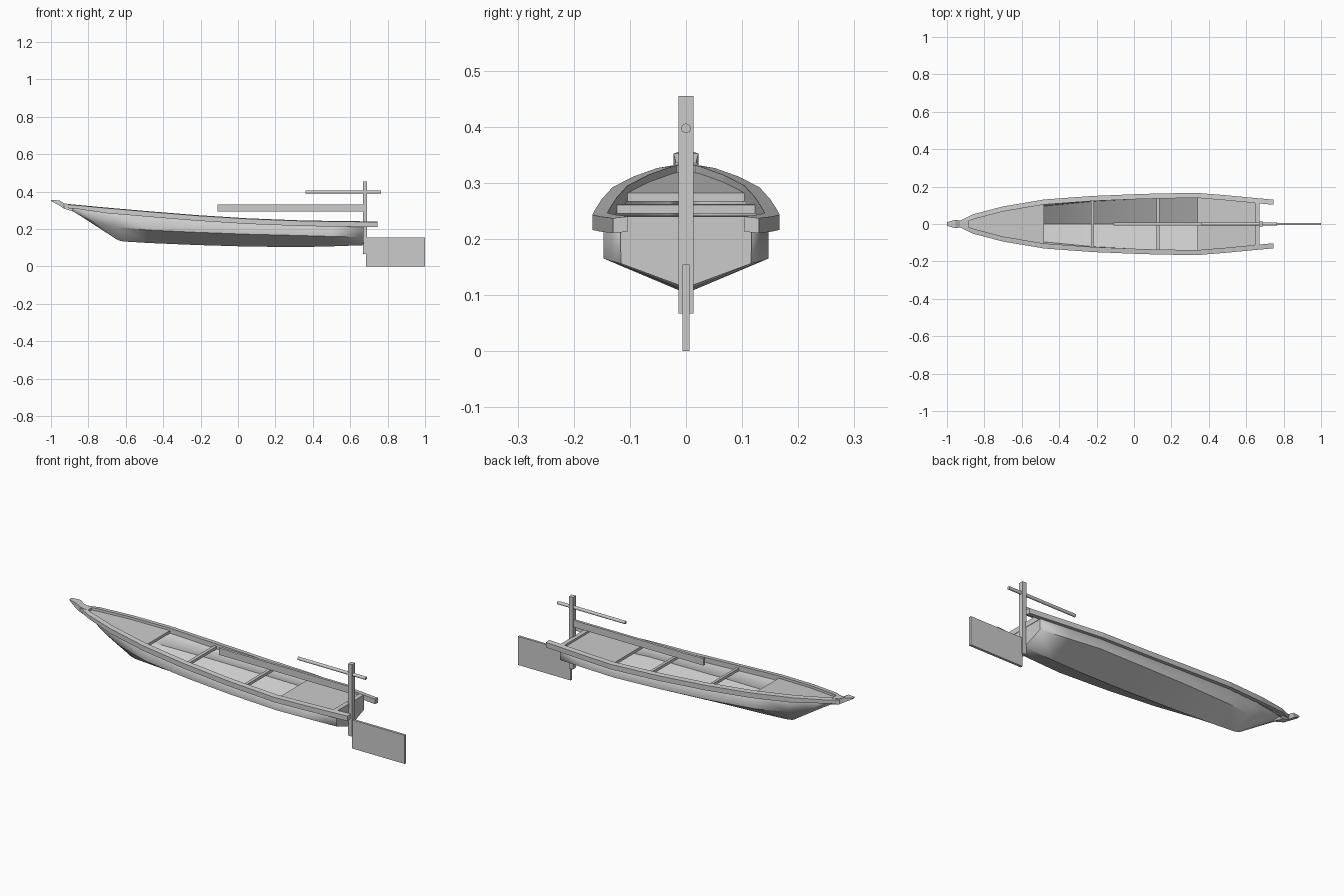
import bpy, bmesh, math

if "Cube" in bpy.data.objects:
    bpy.data.objects.remove(bpy.data.objects["Cube"])

grey = bpy.data.materials.new("plain grey")
grey.use_nodes = True
colour = (0.6, 0.6, 0.6, 1)
grey.diffuse_color = colour
grey.node_tree.nodes["Principled BSDF"].inputs["Base Color"].default_value = colour

# Outer gunwale line from bow to stern: x, half width, top height
SHEER = [(-0.93, 0.018, 0.335), (-0.86, 0.052, 0.329), (-0.70, 0.094, 0.314),
         (-0.48, 0.131, 0.295), (-0.22, 0.150, 0.274), (0.05, 0.161, 0.257),
         (0.33, 0.167, 0.246), (0.50, 0.153, 0.243), (0.67, 0.137, 0.241),
         (0.745, 0.130, 0.240)]


def sheer(x):
    """Half width and height of the gunwale at x."""
    for a, b in zip(SHEER, SHEER[1:]):
        if x <= b[0]:
            t = (x - a[0]) / (b[0] - a[0])
            return [a[i] + (b[i] - a[i]) * t for i in (1, 2)]
    return SHEER[-1][1:]


def finish(name, bm, smooth=None):
    bmesh.ops.remove_doubles(bm, verts=bm.verts, dist=1e-5)
    bmesh.ops.recalc_face_normals(bm, faces=bm.faces)
    mesh = bpy.data.meshes.new(name)
    bm.to_mesh(mesh)
    bm.free()
    obj = bpy.data.objects.new(name, mesh)
    bpy.context.collection.objects.link(obj)
    mesh.materials.append(grey)
    if smooth:
        bpy.ops.object.select_all(action='DESELECT')
        obj.select_set(True)
        bpy.context.view_layer.objects.active = obj
        bpy.ops.object.shade_smooth_by_angle(angle=math.radians(smooth))
    return obj


def loft(name, rings, closed=True, caps=True, smooth=None):
    """Skin a row of cross-sections with equal point counts."""
    bm = bmesh.new()
    rows = [[bm.verts.new(p) for p in ring] for ring in rings]
    n = len(rows[0])
    for a, b in zip(rows, rows[1:]):
        for i in range(n if closed else n - 1):
            j = (i + 1) % n
            bm.faces.new((a[i], a[j], b[j], b[i]))
    if caps:
        bm.faces.new(rows[0])
        bm.faces.new(rows[-1])
    return finish(name, bm, smooth)


def box(name, x0, x1, half_y, z0, z1):
    return loft(name, [[(x, -half_y, z0), (x, half_y, z0), (x, half_y, z1), (x, -half_y, z1)]
                       for x in (x0, x1)])


def plate(name, xs, drop, thick):
    """Crosswise plate fitted between the gunwales."""
    rings = []
    for x in xs:
        w, z = sheer(x)
        w, z = max(w - 0.022, 0.003), z - drop
        rings.append([(x, -w, z - thick), (x, w, z - thick), (x, w, z), (x, -w, z)])
    return loft(name, rings)


# Hull: chine x, half width, height, then keel x, height, for each gunwale station
LOWER = [(-0.83, 0.008, 0.262, -0.645, 0.142), (-0.76, 0.034, 0.235, -0.635, 0.138),
         (-0.65, 0.066, 0.211, -0.61, 0.133), (-0.48, 0.100, 0.194, -0.48, 0.125),
         (-0.22, 0.125, 0.182, -0.22, 0.114), (0.05, 0.139, 0.172, 0.05, 0.106),
         (0.33, 0.147, 0.165, 0.33, 0.103), (0.50, 0.132, 0.160, 0.50, 0.107),
         (0.67, 0.116, 0.156, 0.67, 0.113)]
rings = []
for (sx, sw, sz), (cx, cw, cz, kx, kz) in zip(SHEER, LOWER):
    top, low = max(sw - 0.020, 0.008), sz - 0.012
    rings.append([(sx, -top, low), (cx, -cw, cz), (kx, 0, kz), (cx, cw, cz), (sx, top, low)])
hull = loft("hull", rings, closed=False, caps=False, smooth=30)
shell = hull.modifiers.new("plank thickness", 'SOLIDIFY')
shell.thickness = 0.005
shell.offset = -1

# Stem and transom boards closing the two ends
bm = bmesh.new()
bm.faces.new([bm.verts.new(p) for p in rings[0]])
finish("stem_board", bm)
end = rings[-1]
loft("transom", [[(p[0] + dx, p[1], p[2]) for p in end] for dx in (-0.015, 0)])

# Gunwale rails
for side, label in ((1, "left"), (-1, "right")):
    rail = []
    for x, w, z in SHEER:
        inner = max(w - 0.027, 0)
        depth = 0.030 if x > -0.8 else 0.022
        rail.append([(x, side * inner, z), (x, side * w, z - 0.003),
                     (x, side * w, z - depth), (x, side * inner, z - depth + 0.003)])
    loft("gunwale_" + label, rail)

# Upswept stem head
head = [(-1.0, 0.010, 0.350, 0.356), (-0.955, 0.022, 0.325, 0.352),
        (-0.93, 0.018, 0.308, 0.337), (-0.885, 0.022, 0.295, 0.331)]
loft("stem_head", [[(x, -w, a), (x, w, a), (x, w, b), (x, -w, b)] for x, w, a, b in head])

# Decks and thwarts
plate("fore_deck", (-0.91, -0.86, -0.70, -0.48), 0.013, 0.015)
plate("aft_deck", (0.34, 0.50, 0.65), 0.012, 0.015)
for name, x in (("front_thwart", -0.222), ("rear_thwart", 0.128)):
    plate(name, (x - 0.008, x + 0.008), 0.013, 0.015)
plate("stern_beam", (0.648, 0.672), 0.001, 0.028)

# Steering gear
box("centre_beam", -0.11, 0.67, 0.007, 0.293, 0.330)
box("rudder_post", 0.667, 0.690, 0.013, 0.067, 0.455)
box("rudder_blade", 0.685, 1.0, 0.0065, 0.0, 0.154)
loft("tiller", [[(x, 0.0085 * math.cos(a), 0.397 + 0.0085 * math.sin(a))
                 for a in (math.tau * i / 16 for i in range(16))] for x in (0.36, 0.765)], smooth=40)
